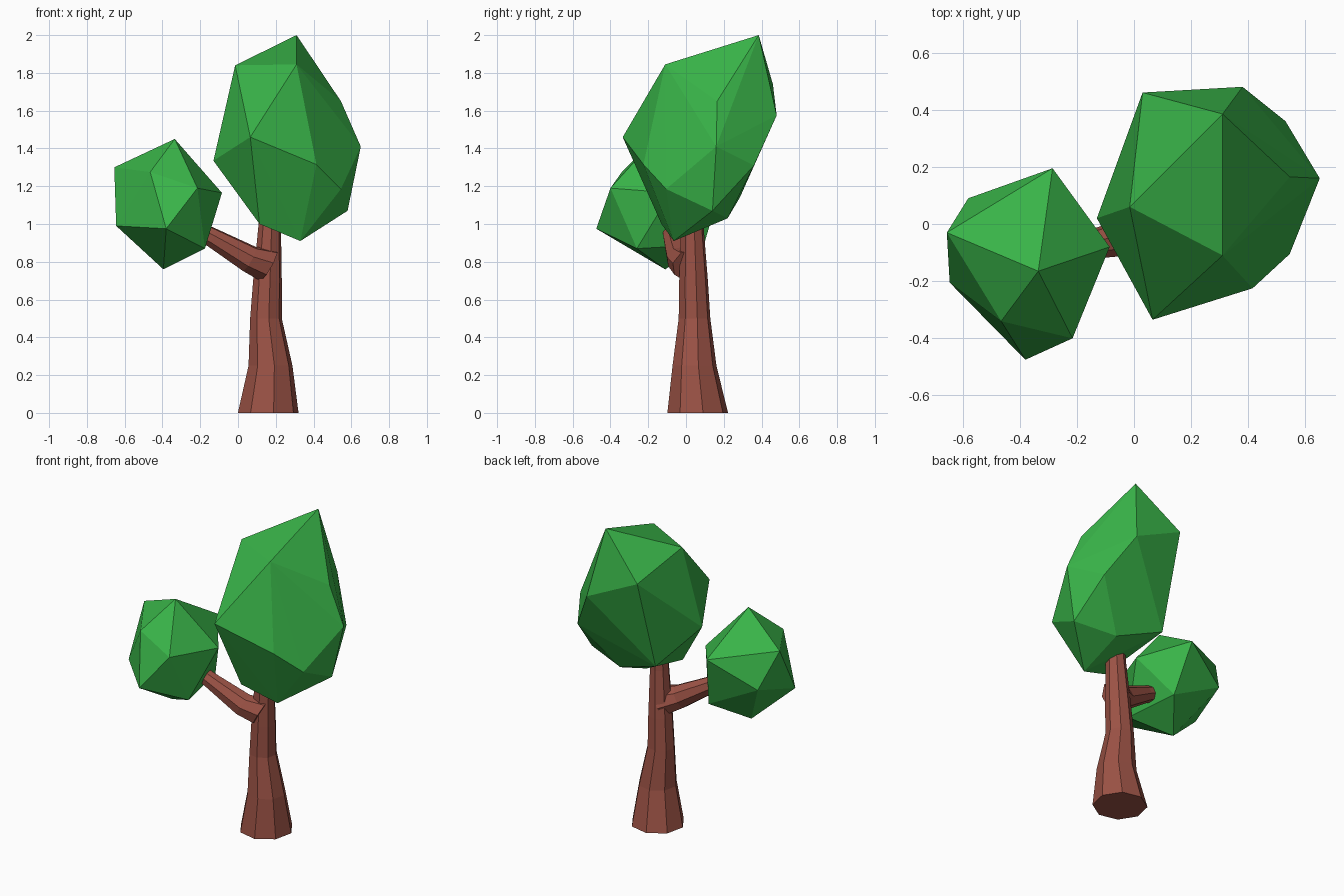
import bpy, bmesh, math
from mathutils import Vector

if "Cube" in bpy.data.objects:
    bpy.data.objects.remove(bpy.data.objects["Cube"])


def material(name, color):
    m = bpy.data.materials.new(name)
    m.diffuse_color = color
    m.use_nodes = True
    m.node_tree.nodes["Principled BSDF"].inputs["Base Color"].default_value = m.diffuse_color
    return m


def make_object(name, bm, mat):
    bmesh.ops.recalc_face_normals(bm, faces=bm.faces[:])
    me = bpy.data.meshes.new(name)
    bm.to_mesh(me)
    bm.free()
    me.materials.append(mat)
    ob = bpy.data.objects.new(name, me)
    bpy.context.collection.objects.link(ob)
    return ob


def limb(name, stations, axis, sides, turn, mat):
    """Faceted tapering tube; stations are (x, y, z, radius)."""
    rot = Vector((0, 0, 1)).rotation_difference(Vector(axis))
    bm = bmesh.new()
    rings = []
    for x, y, z, r in stations:
        ring = []
        for i in range(sides):
            a = math.tau * i / sides + turn
            offset = rot @ Vector((r * math.cos(a), r * math.sin(a), 0))
            ring.append(bm.verts.new(Vector((x, y, z)) + offset))
        rings.append(ring)
    for lo, hi in zip(rings, rings[1:]):
        for i in range(sides):
            j = (i + 1) % sides
            bm.faces.new((lo[i], lo[j], hi[j], hi[i]))
    bm.faces.new(rings[0][::-1])
    bm.faces.new(rings[-1])
    return make_object(name, bm, mat)


def foliage(name, corners, mat):
    """Faceted leaf clump: convex hull around a few corners."""
    bm = bmesh.new()
    for c in corners:
        bm.verts.new(c)
    bmesh.ops.convex_hull(bm, input=bm.verts[:])
    return make_object(name, bm, mat)


bark = material("bark", (0.33, 0.085, 0.06, 1))
leaf = material("leaf", (0.04, 0.45, 0.065, 1))

# Trunk, flared at the foot
limb("trunk", [(0.16, 0.062, 0, 0.163), (0.172, 0.045, 0.25, 0.118),
               (0.148, 0.045, 0.5, 0.085), (0.156, 0.04, 0.7, 0.077),
               (0.168, 0.033, 1.0, 0.06), (0.17, 0.035, 1.1, 0.055)],
     (0, 0, 1), 8, math.radians(10), bark)

# Side branch reaching into the small clump
limb("branch", [(0.16, 0.02, 0.78, 0.095), (0.06, -0.03, 0.815, 0.075),
                (-0.14, -0.07, 0.93, 0.053), (-0.19, -0.075, 0.955, 0.05)],
     (-0.85, -0.2, 0.48), 8, math.radians(22.5), bark)

# Large crown
foliage("large_crown", [
    (0.31, 0.385, 2.0), (0.31, -0.11, 1.845), (-0.015, 0.06, 1.84),
    (0.03, 0.46, 1.74), (0.545, 0.165, 1.65), (0.38, 0.48, 1.575),
    (0.065, -0.335, 1.46), (0.65, 0.16, 1.41), (-0.13, 0.02, 1.335),
    (0.415, -0.225, 1.315), (0.53, 0.36, 1.31), (0.545, -0.105, 1.185),
    (0.02, 0.285, 1.14), (0.58, 0.14, 1.07), (0.32, 0.22, 1.03),
    (0.114, -0.13, 1.0), (0.33, -0.065, 0.91)], leaf)

# Small crown on the branch
foliage("small_crown", [
    (-0.335, -0.165, 1.45), (-0.655, -0.03, 1.30), (-0.465, -0.34, 1.275),
    (-0.285, 0.195, 1.23), (-0.215, -0.40, 1.19), (-0.085, -0.08, 1.165),
    (-0.58, 0.09, 1.07), (-0.645, -0.205, 0.99), (-0.38, -0.475, 0.975),
    (-0.23, 0.095, 0.89), (-0.175, -0.26, 0.87), (-0.395, -0.11, 0.76)], leaf)
